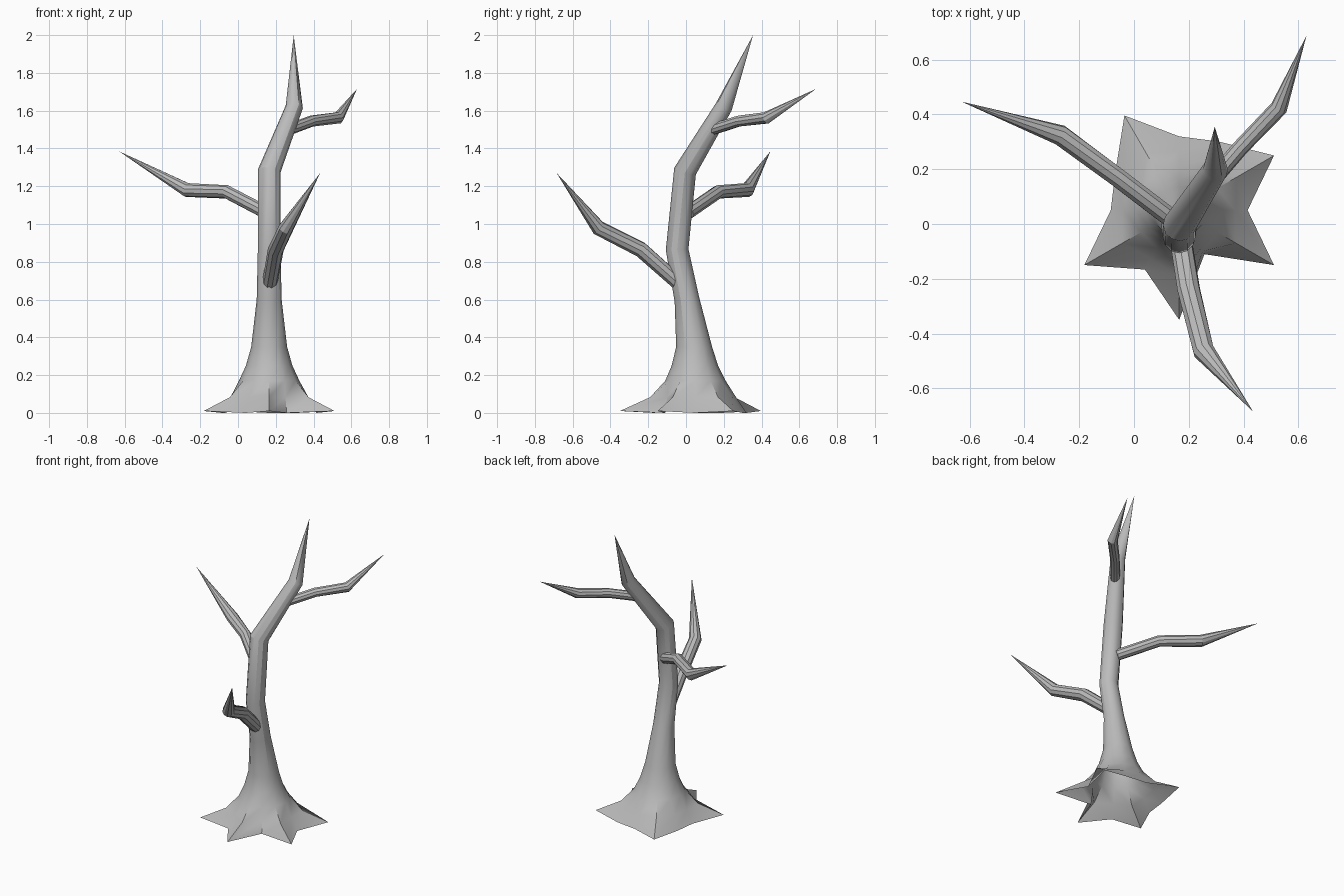
import bpy, bmesh
from math import cos, sin, radians, tau
from mathutils import Vector

cube = bpy.data.objects.get("Cube")
if cube:
    bpy.data.objects.remove(cube)

bark = bpy.data.materials.new("grey_bark")
bark.use_nodes = True
GREY = (0.5, 0.5, 0.5, 1)
bark.diffuse_color = GREY
bark.node_tree.nodes["Principled BSDF"].inputs["Base Color"].default_value = GREY

UP = Vector((0, 0, 1))


def bridge(bm, a, b):
    """Join two rings of equal size with quads."""
    n = len(a)
    for i in range(n):
        j = (i + 1) % n
        bm.faces.new((a[i], a[j], b[j], b[i]))


def tube(bm, path, sides, flat=0):
    """Tapered tube along (x, y, z, radius) points, ending in a spike."""
    pts = [Vector(p[:3]) for p in path]
    rings = []
    for i, p in enumerate(pts[:-1]):
        ahead = (pts[i + 1] - p).normalized()
        behind = (p - pts[i - 1]).normalized() if i else ahead
        axis = UP if i < flat else (ahead + behind).normalized()
        turn = UP.rotation_difference(axis)
        r = path[i][3]
        rings.append([bm.verts.new(p + turn @ Vector(
            (r * cos(tau * k / sides), r * sin(tau * k / sides), 0)))
            for k in range(sides)])
    for a, b in zip(rings, rings[1:]):
        bridge(bm, a, b)
    tip = bm.verts.new(pts[-1])
    last = rings[-1]
    for k in range(sides):
        bm.faces.new((last[k], last[(k + 1) % sides], tip))
    return rings[0]


def finish(name, bm):
    bmesh.ops.recalc_face_normals(bm, faces=bm.faces)
    mesh = bpy.data.meshes.new(name)
    bm.to_mesh(mesh)
    bm.free()
    obj = bpy.data.objects.new(name, mesh)
    bpy.context.collection.objects.link(obj)
    mesh.materials.append(bark)
    bpy.ops.object.select_all(action='DESELECT')
    obj.select_set(True)
    bpy.context.view_layer.objects.active = obj
    bpy.ops.object.shade_smooth_by_angle(angle=radians(30))
    return obj


# Trunk, leaning back and to the left near its top
bm = bmesh.new()
base = tube(bm, [(0.165, 0.05, 0.17, 0.16), (0.165, 0.047, 0.25, 0.123),
                 (0.165, 0.043, 0.35, 0.095), (0.165, 0.005, 0.6, 0.066),
                 (0.165, -0.047, 0.865, 0.06), (0.165, -0.005, 1.28, 0.06),
                 (0.298, 0.2, 1.62, 0.046), (0.295, 0.355, 2.0, 0)], 12, flat=3)

# Flared roots: a star of five spikes with valleys between, open underneath
reach = {0: 0.25, 1: 0.4, 2: 0.29, 3: 0.27, 4: 0.4, 5: 0.27,
         6: 0.25, 7: 0.4, 8: 0.25, 9: 0.4, 10: 0.185, 11: 0.4}
middle, foot = [], []
for k in range(12):
    spike = reach[k] > 0.35
    way = Vector((cos(tau * k / 12), sin(tau * k / 12), 0))
    centre = Vector((0.165, 0.05, 0))
    r_mid = 0.24 if spike else (0.16 + reach[k]) / 2
    middle.append(bm.verts.new(centre + way * r_mid + UP * 0.083))
    foot.append(bm.verts.new(centre + way * reach[k] + UP * (0.01 if spike else 0)))
bridge(bm, foot, middle)
bridge(bm, middle, base)
finish("trunk_and_roots", bm)

# Three bent branches, each starting inside the trunk
branches = {
    "front_branch": [(0.165, -0.02, 0.67, 0.04), (0.2, -0.24, 0.865, 0.042),
                     (0.255, -0.465, 0.98, 0.04), (0.435, -0.685, 1.27, 0)],
    "right_branch": [(0.15, 0.01, 1.06, 0.036), (-0.06, 0.17, 1.17, 0.036),
                     (-0.27, 0.325, 1.18, 0.038), (-0.63, 0.447, 1.385, 0)],
    "left_branch": [(0.27, 0.14, 1.5, 0.03), (0.39, 0.28, 1.545, 0.03),
                    (0.53, 0.425, 1.562, 0.032), (0.63, 0.688, 1.715, 0)],
}
for name, path in branches.items():
    bm = bmesh.new()
    start = tube(bm, path, 10)
    bm.faces.new(start)
    finish(name, bm)
